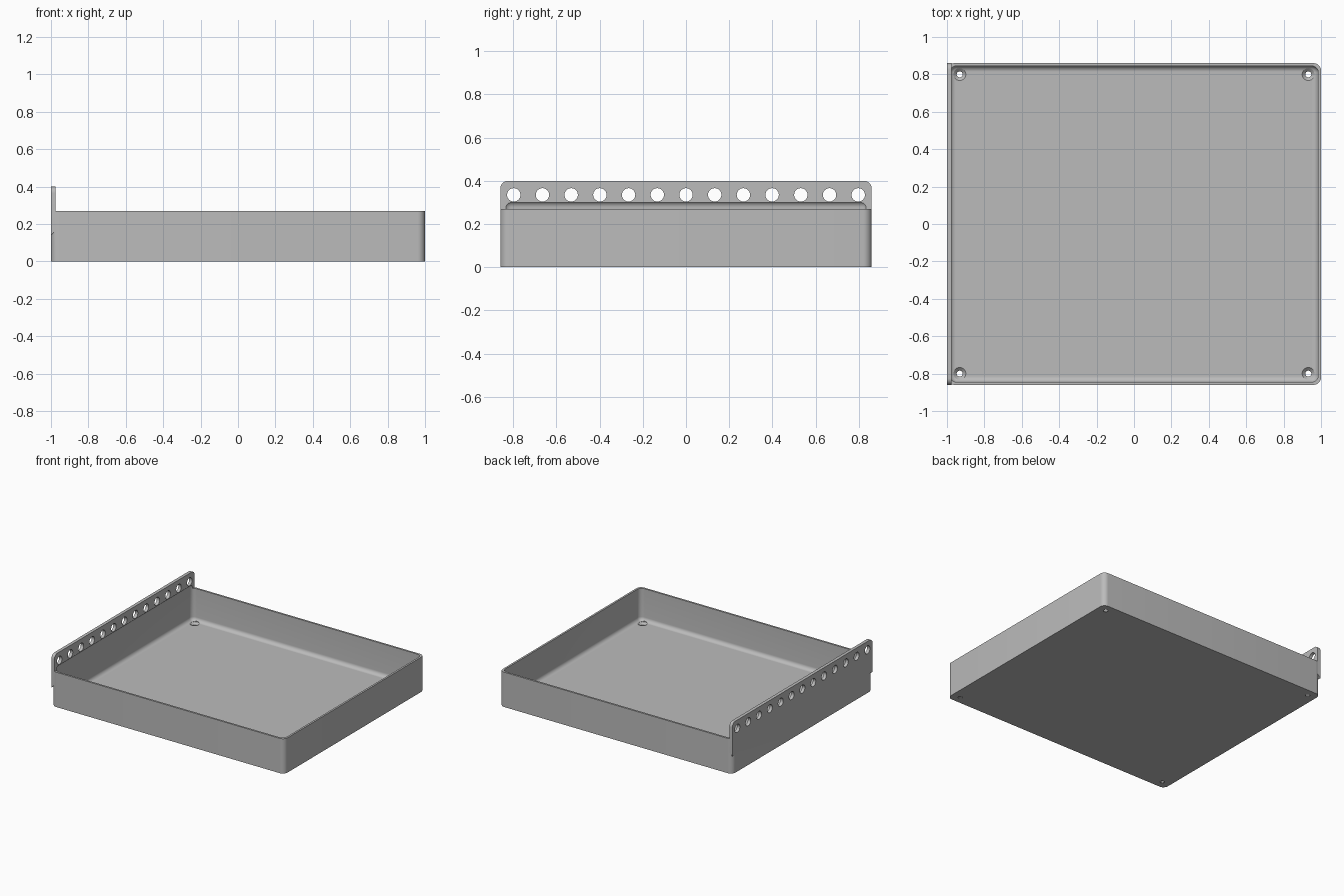
import bpy, bmesh, math
from mathutils import Vector

cube = bpy.data.objects.get("Cube")
if cube:
    bpy.data.objects.remove(cube, do_unlink=True)

HALF_X, HALF_Y = 1.0, 0.86      # outer half sizes
RIM = 0.27                      # tray height
WALL, FLOOR = 0.015, 0.02
FILLET = 0.03
PLATE = 0.025                   # thickness of the perforated strip
PLATE_TOP, PLATE_LOW = 0.40, 0.14

grey = bpy.data.materials.new("plain_grey")
grey.use_nodes = True
grey.diffuse_color = (0.5, 0.5, 0.5, 1)
grey.node_tree.nodes["Principled BSDF"].inputs["Base Color"].default_value = grey.diffuse_color


def rounded_rect(hx, hy, r, z, steps=8):
    """Ring of points around a rectangle with round corners."""
    ring = []
    for k, (sx, sy) in enumerate([(1, 1), (-1, 1), (-1, -1), (1, -1)]):
        for i in range(steps + 1):
            a = math.pi / 2 * (k + i / steps)
            ring.append(Vector((sx * (hx - r) + r * math.cos(a),
                                sy * (hy - r) + r * math.sin(a), z)))
    return ring


def circle(x, y, r, z, sides=32):
    return [Vector((x + r * math.cos(2 * math.pi * i / sides),
                    y + r * math.sin(2 * math.pi * i / sides), z)) for i in range(sides)]


def loft(name, rings):
    """Closed solid through a list of rings with equal point counts."""
    bm = bmesh.new()
    loops = [[bm.verts.new(p) for p in ring] for ring in rings]
    n = len(loops[0])
    for a, b in zip(loops, loops[1:]):
        for i in range(n):
            j = (i + 1) % n
            bm.faces.new((a[i], a[j], b[j], b[i]))
    bm.faces.new(loops[0][::-1])
    bm.faces.new(loops[-1])
    bmesh.ops.recalc_face_normals(bm, faces=bm.faces)
    mesh = bpy.data.meshes.new(name)
    bm.to_mesh(mesh)
    bm.free()
    mesh.materials.append(grey)
    obj = bpy.data.objects.new(name, mesh)
    bpy.context.collection.objects.link(obj)
    return obj


def combine(target, other, operation):
    """Apply a boolean and discard the helper."""
    mod = target.modifiers.new("combine", 'BOOLEAN')
    mod.operation, mod.solver, mod.object = operation, 'EXACT', other
    bpy.context.view_layer.objects.active = target
    bpy.ops.object.modifier_apply(modifier=mod.name)
    bpy.data.objects.remove(other, do_unlink=True)


# Tray body
tray = loft("tray", [rounded_rect(HALF_X, HALF_Y, 0.04, z) for z in (0, RIM)])

# Perforated strip along the left edge, sloped underneath, round upper corners
outline = [(-HALF_Y, PLATE_LOW), (HALF_Y, PLATE_LOW)]
for side in (1, -1):
    for i in range(9):
        a = math.pi / 2 * i / 8
        if side < 0:
            a = math.pi / 2 - a
        outline.append((side * (HALF_Y - 0.035 + 0.035 * math.cos(a)),
                        PLATE_TOP - 0.035 + 0.035 * math.sin(a)))
outer = [Vector((-HALF_X, y, z)) for y, z in outline]
inner = [Vector((-HALF_X + PLATE, y, z + (PLATE if z == PLATE_LOW else 0))) for y, z in outline]
combine(tray, loft("strip", [outer, inner]), 'UNION')

# Cavity, filleted at the floor and where it bites into the strip
top = 0.307
rings = []
for i in range(9):
    a = math.pi / 2 * i / 8
    inset = FILLET * (1 - math.sin(a))
    rings.append((inset, FLOOR + FILLET * (1 - math.cos(a))))
rings += [(inset, top + FLOOR - z) for inset, z in reversed(rings)]
cavity = loft("cavity_cutter", [rounded_rect(HALF_X - WALL - d, HALF_Y - WALL - d, 0.036 - d, z)
                                for d, z in rings])
combine(tray, cavity, 'DIFFERENCE')

# Countersunk screw holes in the four floor corners
for x in (-0.932, 0.932):
    for y in (-0.8, 0.8):
        profile = [(0.016, -0.01), (0.016, 0.004), (0.033, FLOOR), (0.033, 0.07)]
        combine(tray, loft("screw_cutter", [circle(x, y, r, z) for r, z in profile]), 'DIFFERENCE')

# Row of thirteen holes through the strip
for i in range(-6, 7):
    ends = [[Vector((x, p.x, p.y)) for p in circle(i * 0.133, 0.335, 0.031, 0)]
            for x in (-1.05, -0.92)]
    combine(tray, loft("hole_cutter", ends), 'DIFFERENCE')

bpy.ops.object.select_all(action='DESELECT')
tray.select_set(True)
bpy.context.view_layer.objects.active = tray
bpy.ops.object.shade_smooth_by_angle(angle=math.radians(30))
